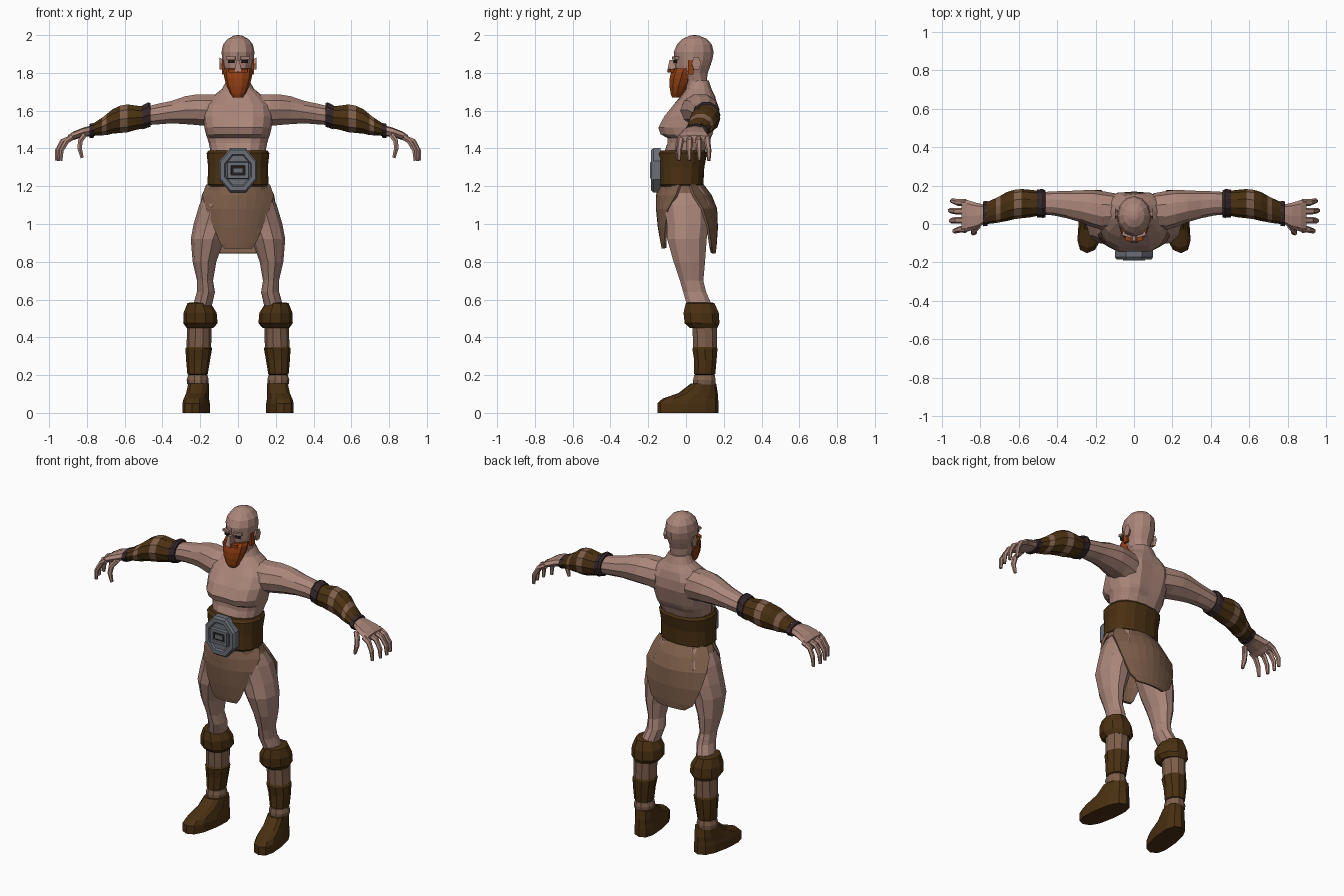
import bpy, bmesh, math
from mathutils import Vector

def material(name, rgb):
    m = bpy.data.materials.new(name)
    m.diffuse_color = (*rgb, 1)
    return m

SKIN = material("skin", (.40, .235, .19))
CLOTH = material("tan cloth", (.21, .115, .07))
LEATHER = material("brown leather", (.068, .030, .006))
STRAP = material("dark strap", (.035, .02, .023))
BEARD = material("orange beard", (.29, .05, .007))
METAL = material("grey metal", (.145, .16, .185))
DARK = material("dark eye", (.02, .012, .01))
X, Y, Z = Vector((1, 0, 0)), Vector((0, 1, 0)), Vector((0, 0, 1))

def finish(name, bm, mats, mirror=False):
    bmesh.ops.recalc_face_normals(bm, faces=bm.faces)
    me = bpy.data.meshes.new(name)
    bm.to_mesh(me)
    bm.free()
    for m in mats:
        me.materials.append(m)
    ob = bpy.data.objects.new(name, me)
    bpy.context.collection.objects.link(ob)
    if mirror:
        ob.modifiers.new("mirror", 'MIRROR')
    return ob

def loft(name, rings, mats, u=X, v=Y, n=12, p=2.0, phase=0.0, mirror=False, tweak=None):
    """Skin rings (x, y, z, a, b); mats is one material or one per segment.
    With v=None the rings follow the bend of the path."""
    bm = bmesh.new()
    mats = mats if isinstance(mats, list) else [mats] * (len(rings) - 1)
    slots = list(dict.fromkeys(mats))
    centres = [Vector(r[:3]) for r in rings]
    loops = []
    for i, (c, r) in enumerate(zip(centres, rings)):
        w = v
        if w is None:
            t = centres[min(i + 1, len(rings) - 1)] - centres[max(i - 1, 0)]
            w = t.normalized().cross(u)
        loop = []
        for k in range(n):
            ang = 2 * math.pi * k / n + phase
            ca, sa = math.cos(ang), math.sin(ang)
            ca = math.copysign(abs(ca) ** (2 / p), ca)
            sa = math.copysign(abs(sa) ** (2 / p), sa)
            co = c + u * (r[3] * ca) + w * (r[4] * sa)
            loop.append(bm.verts.new(tweak(co) if tweak else co))
        loops.append(loop)
    for i in range(len(loops) - 1):
        for k in range(n):
            j = (k + 1) % n
            f = bm.faces.new((loops[i][k], loops[i][j], loops[i + 1][j], loops[i + 1][k]))
            f.material_index = slots.index(mats[i])
    bm.faces.new(loops[0]).material_index = slots.index(mats[0])
    bm.faces.new(loops[-1]).material_index = slots.index(mats[-1])
    return finish(name, bm, slots, mirror)

def body(rows, x=0):
    """Rows (z, half width, front y, back y) to rings."""
    return [(x, (f + b) / 2, z, w, (b - f) / 2) for z, w, f, b in rows]

def leg(rows):
    """Rows (z, inner x, outer x, front y, back y) to rings."""
    return [((i + o) / 2, (f + b) / 2, z, (o - i) / 2, (b - f) / 2) for z, i, o, f, b in rows]

def arm(rows):
    """Rows (x, front y, back y, low z, high z) to rings."""
    return [(x, (f + b) / 2, (l + h) / 2, (b - f) / 2, (h - l) / 2) for x, f, b, l, h in rows]

def box(name, loc, size, mat, turn=0, mirror=False, top=1.0):
    bm = bmesh.new()
    bmesh.ops.create_cube(bm, size=1)
    ct, st = math.cos(turn), math.sin(turn)
    for v in bm.verts:
        k = top if v.co.z > 0 else 1
        a, b = v.co.x * size[0] * k, v.co.y * size[1] * k
        v.co = Vector((a * ct - b * st, a * st + b * ct, v.co.z * size[2])) + Vector(loc)
    return finish(name, bm, [mat], mirror)

# Torso, with grooves at breastbone and spine
def grooves(co):
    if abs(co.x) < .005 and 1.4 < co.z < 1.66:
        co.y += .014 if co.y < 0 else -.012
    return co

loft("torso", body([(1.15, .15, -.11, .09), (1.30, .145, -.12, .09), (1.38, .145, -.115, .10),
     (1.43, .155, -.105, .125), (1.455, .163, -.105, .14), (1.475, .17, -.145, .15),
     (1.51, .178, -.157, .16), (1.57, .185, -.125, .175), (1.63, .178, -.075, .172),
     (1.675, .135, -.03, .155), (1.715, .085, .0, .135), (1.76, .06, .01, .12)]),
     SKIN, n=16, p=2.3, tweak=grooves)

# Head
loft("head", body([(1.70, .062, .0, .12), (1.76, .062, -.01, .11), (1.80, .07, -.055, .115),
     (1.84, .08, -.06, .13), (1.87, .084, -.062, .14), (1.91, .087, -.065, .146),
     (1.95, .079, -.048, .137), (1.98, .055, -.018, .11), (1.997, .022, .02, .07), (2.0, .005, .04, .05)]),
     SKIN, n=12)
box("nose", (0, -.075, 1.838), (.034, .05, .06), SKIN, top=.5)
box("brow", (.037, -.055, 1.879), (.05, .022, .014), SKIN, turn=.3, mirror=True)
box("eye", (.036, -.057, 1.86), (.034, .009, .016), DARK, turn=.3, mirror=True)
loft("ear", [(.083, .05, 1.845, .02, .03), (.098, .055, 1.85, .026, .038)], SKIN,
     u=Y, v=Z, n=6, mirror=True)

# Beard and sideburns
loft("beard", body([(1.67, .025, -.075, -.03), (1.69, .042, -.083, -.015), (1.73, .06, -.09, .012),
     (1.77, .072, -.09, .035), (1.805, .077, -.082, .045), (1.822, .074, -.068, .045)]), BEARD, n=10)
box("sideburn", (.078, .025, 1.83), (.016, .03, .075), BEARD, mirror=True)
box("moustache", (.022, -.078, 1.812), (.05, .024, .018), BEARD, turn=.3, mirror=True)

# Arm with wrapped leather bracer
loft("arm", arm([(.10, -.02, .16, 1.50, 1.69), (.17, -.03, .172, 1.515, 1.69), (.22, -.015, .178, 1.52, 1.69),
     (.28, .01, .175, 1.525, 1.68), (.35, .03, .172, 1.53, 1.655), (.42, .045, .17, 1.525, 1.64),
     (.50, .05, .165, 1.52, 1.62), (.60, .05, .16, 1.49, 1.61), (.70, .015, .13, 1.475, 1.57),
     (.78, .0, .105, 1.465, 1.525)]), SKIN, u=Y, v=Z, n=10, mirror=True)
loft("bracer", arm([(.49, .045, .172, 1.505, 1.625), (.54, .035, .178, 1.495, 1.63),
     (.585, .03, .182, 1.482, 1.637), (.625, .025, .178, 1.478, 1.63), (.665, .015, .165, 1.475, 1.61),
     (.695, .01, .148, 1.468, 1.585), (.72, .005, .135, 1.467, 1.565), (.765, .0, .115, 1.465, 1.535)]),
     [LEATHER, LEATHER, CLOTH, LEATHER, LEATHER, CLOTH, LEATHER], u=Y, v=Z, n=10, mirror=True)
loft("elbow_strap", arm([(.462, .035, .175, 1.512, 1.642), (.475, .032, .182, 1.508, 1.648),
     (.505, .035, .18, 1.498, 1.632)]), STRAP, u=Y, v=Z, n=10, mirror=True)
loft("wrist_strap", arm([(.762, -.01, .12, 1.457, 1.535), (.787, -.012, .118, 1.455, 1.53)]),
     STRAP, u=Y, v=Z, n=8, mirror=True)

# Hand
loft("palm", arm([(.775, .005, .10, 1.465, 1.522), (.82, -.025, .11, 1.46, 1.51),
     (.87, -.04, .125, 1.445, 1.49), (.90, -.04, .13, 1.43, 1.47)]), SKIN, u=Y, v=Z, n=8, p=2.6, mirror=True)
for i, (y, reach) in enumerate([(-.028, -.018), (.02, 0), (.067, .005), (.112, -.006)]):
    s = y + (y - .04) * .12
    loft(f"finger_{i + 1}", [(.875, y, 1.46, .018, .016), (.925 + reach, y, 1.438, .017, .015),
         (.952 + reach, s, 1.39, .014, .013), (.956 + reach, s, 1.335, .009, .009)],
         SKIN, u=Y, v=None, n=6, mirror=True)
loft("thumb", [(.81, -.01, 1.475, .02, .018), (.835, -.035, 1.44, .018, .016),
     (.838, -.045, 1.40, .015, .014), (.825, -.045, 1.35, .009, .009)], SKIN, u=Y, v=None, n=6, mirror=True)

# Legs with wrapped shins
loft("leg", leg([(1.20, .0, .155, -.11, .085), (1.10, .005, .205, -.12, .13), (1.0, .035, .235, -.107, .125),
     (.92, .07, .25, -.105, .115), (.80, .115, .24, -.07, .105), (.70, .132, .217, -.035, .095),
     (.64, .122, .218, -.018, .11), (.56, .14, .24, .005, .145), (.46, .14, .27, .03, .167),
     (.35, .142, .272, .035, .167), (.34, .137, .278, .03, .17), (.28, .148, .275, .04, .165),
     (.205, .16, .268, .04, .158), (.20, .168, .258, .05, .148), (.14, .168, .258, .045, .148)]),
     [SKIN] * 7 + [CLOTH] * 2 + [LEATHER] * 4 + [CLOTH], n=10, mirror=True)
loft("ankle_wrap", leg([(.15, .158, .268, .035, .158), (.175, .155, .272, .035, .16),
     (.20, .162, .264, .04, .155)]), CLOTH, n=10, mirror=True)
loft("boot_cuff", leg([(.45, .13, .272, .015, .17), (.475, .108, .29, -.012, .182),
     (.53, .113, .288, -.018, .178), (.58, .145, .268, -.005, .155), (.585, .155, .255, .01, .14)]),
     LEATHER, n=10, mirror=True)

# Shoe, toes turned slightly outwards
def splay(co):
    co.x -= (co.y - .05) * .14
    return co

loft("shoe", leg([(0, .15, .283, -.152, .172), (.05, .15, .283, -.152, .172), (.075, .155, .278, -.125, .17),
     (.105, .158, .274, -.04, .168), (.155, .16, .27, .025, .16)]),
     LEATHER, n=12, p=2.6, mirror=True, tweak=splay)

# Belt
loft("belt", body([(1.195, .15, -.135, .08), (1.21, .162, -.148, .092), (1.30, .158, -.147, .097),
     (1.375, .166, -.15, .112), (1.39, .155, -.135, .10)]), LEATHER, n=16, p=2.4)

# Buckle: eight-sided dished plate with a raised frame
loft("buckle_plate", [(0, y, 1.284, .108 * s, .127 * s) for y, s in
     [(-.135, 1), (-.172, 1), (-.184, .92), (-.184, .72), (-.174, .66)]],
     METAL, u=X, v=Z, n=8, phase=math.pi / 8, p=2.0)
loft("buckle_frame", [(0, y, 1.284, a, b) for y, a, b in
     [(-.17, .085, .066), (-.19, .08, .06), (-.19, .054, .036), (-.178, .05, .032)]],
     METAL, u=X, v=Z, n=4, phase=math.pi / 4)
box("buckle_slot", (0, -.178, 1.284), (.07, .006, .046), DARK)
box("buckle_tongue", (0, -.182, 1.284), (.052, .014, .026), METAL)

# Loincloth: hip band and two curved flaps
loft("hip_band", body([(1.165, .176, -.135, .115), (1.205, .158, -.14, .088)]), CLOTH, n=16, p=2.2)

def flap(name, rows, cols=8):
    """Rows (z, half width, y at middle, y at edge)."""
    bm = bmesh.new()
    grid = []
    for z, w, y, e in rows:
        ts = [2 * i / cols - 1 for i in range(cols + 1)]
        grid.append([bm.verts.new((w * t, y + (e - y) * t * t, z)) for t in ts])
    for a, b in zip(grid, grid[1:]):
        for i in range(cols):
            bm.faces.new((a[i], a[i + 1], b[i + 1], b[i]))
    ob = finish(name, bm, [CLOTH])
    mod = ob.modifiers.new("thickness", 'SOLIDIFY')
    mod.thickness, mod.offset = .014, 0

flap("front_flap", [(1.205, .165, -.143, -.03), (1.15, .185, -.152, -.05), (1.08, .165, -.152, -.09),
     (.98, .125, -.142, -.105), (.90, .092, -.128, -.11), (.872, .07, -.122, -.11)])
flap("back_flap", [(1.205, .16, .088, .02), (1.15, .188, .13, .04), (1.08, .20, .158, .085),
     (.98, .18, .162, .115), (.88, .14, .155, .13), (.845, .09, .15, .138)])
